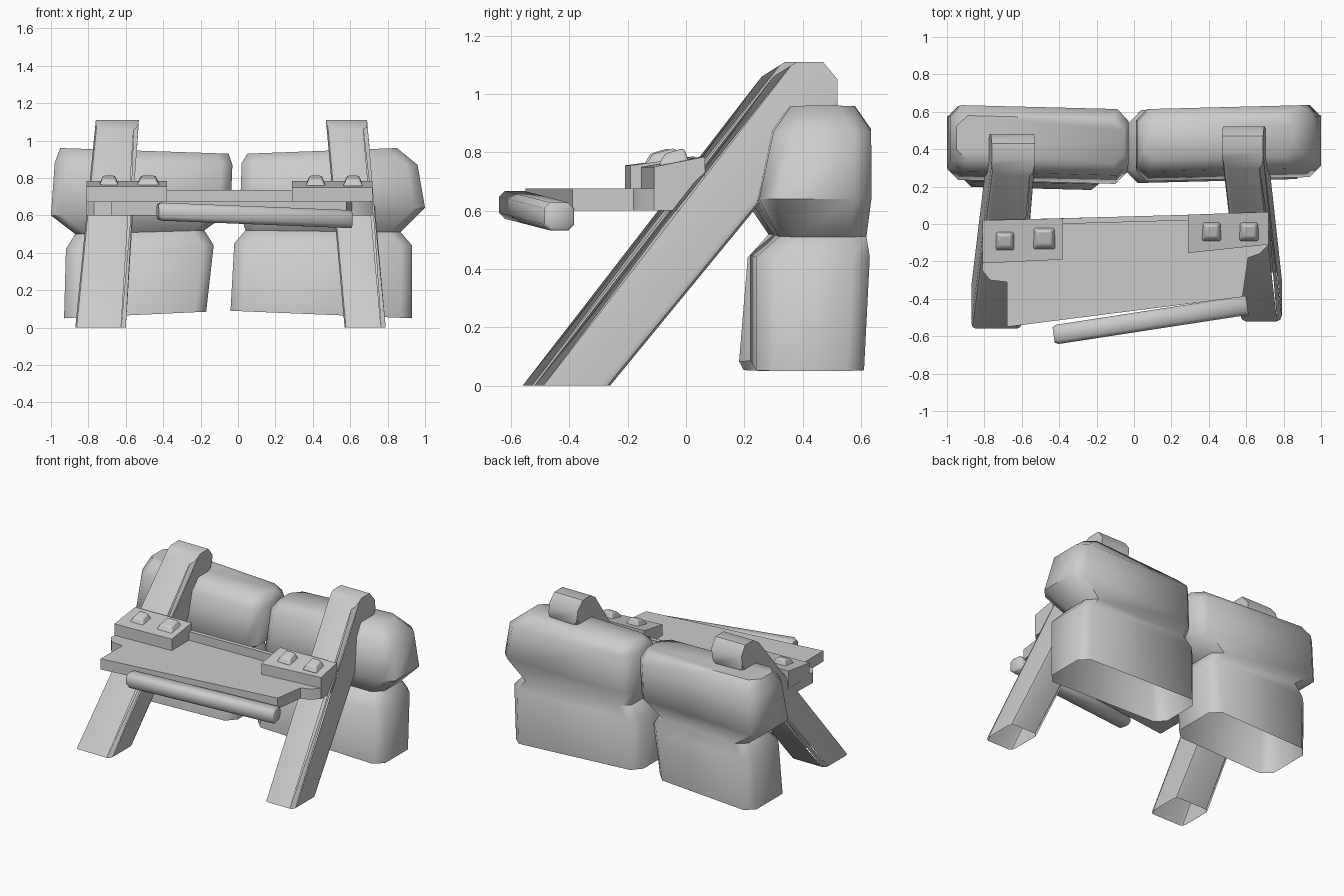
import bpy, bmesh, math
from mathutils import Vector, Matrix

if "Cube" in bpy.data.objects:
    bpy.data.objects.remove(bpy.data.objects["Cube"], do_unlink=True)

stone = bpy.data.materials.new("plain grey")
stone.use_nodes = True
GREY = (0.6, 0.6, 0.6, 1)
stone.diffuse_color = GREY
stone.node_tree.nodes["Principled BSDF"].inputs["Base Color"].default_value = GREY


def finish(name, bm, angle=50):
    bmesh.ops.recalc_face_normals(bm, faces=bm.faces[:])
    mesh = bpy.data.meshes.new(name)
    bm.to_mesh(mesh)
    bm.free()
    mesh.materials.append(stone)
    ob = bpy.data.objects.new(name, mesh)
    bpy.context.collection.objects.link(ob)
    bpy.ops.object.select_all(action='DESELECT')
    ob.select_set(True)
    bpy.context.view_layer.objects.active = ob
    bpy.ops.object.shade_smooth_by_angle(angle=math.radians(angle))
    return ob


def loft(name, rings, cap_start, cap_end, angle=50):
    bm = bmesh.new()
    loops = [[bm.verts.new(p) for p in ring] for ring in rings]
    n = len(loops[0])
    for a, b in zip(loops, loops[1:]):
        for i in range(n):
            j = (i + 1) % n
            bm.faces.new((a[i], a[j], b[j], b[i]))
    if cap_start:
        bm.faces.new(loops[0][::-1])
    if cap_end:
        bm.faces.new(loops[-1])
    return finish(name, bm, angle)


def block_ring(x0, x1, y0, y1, z0, z1, skew, c=0.06):
    """Rectangle with cut corners, sloping in z from x0 to x1."""
    pts = [(x0 + c, y0), (x1 - c, y0), (x1, y0 + c), (x1, y1 - c),
           (x1 - c, y1), (x0 + c, y1), (x0, y1 - c), (x0, y0 + c)]
    mid = (x0 + x1) / 2
    return [(x, y + skew * (x - mid), z0 + (z1 - z0) * (x - x0) / (x1 - x0))
            for x, y in pts]


# Two pinched back blocks, open underneath
right_rings = [
    (-0.93, -0.17, 0.19, 0.60, 0.05, 0.085),
    (-0.92, -0.13, 0.22, 0.615, 0.42, 0.44),
    (-0.87, -0.18, 0.29, 0.605, 0.50, 0.52),
    (-1.0, -0.04, 0.225, 0.62, 0.60, 0.62),
    (-0.98, -0.03, 0.27, 0.625, 0.88, 0.87),
    (-0.95, -0.05, 0.33, 0.57, 0.96, 0.93)]
left_rings = [
    (-0.04, 0.93, 0.23, 0.60, 0.09, 0.05),
    (-0.02, 0.93, 0.23, 0.62, 0.45, 0.44),
    (0.04, 0.87, 0.31, 0.61, 0.52, 0.51),
    (0.01, 1.0, 0.24, 0.625, 0.62, 0.64),
    (0.02, 0.96, 0.29, 0.625, 0.88, 0.87),
    (0.05, 0.85, 0.35, 0.57, 0.93, 0.96)]
loft("right_back_block", [block_ring(*r, -0.025) for r in right_rings], False, True)
loft("left_back_block", [block_ring(*r, 0.025) for r in left_rings], False, True)


# Slanted legs: side profile swept across the width, open at the foot
def leg(name, x0, x1, top0, top1, dy):
    profile = [(-0.54, 0), (-0.28, 0), (0.50, 0.95), (0.50, 1.05),
               (0.45, 1.11), (0.36, 1.11), (0.28, 1.06)]
    bm = bmesh.new()
    sides = []
    for low, high in ((x0, top0), (x1, top1)):
        sides.append([bm.verts.new((low + (high - low) * z / 1.11, y + dy, z))
                      for y, z in profile])
    a, b = sides
    bm.faces.new(a)
    bm.faces.new(b[::-1])
    n = len(profile)
    for i in range(1, n):
        j = (i + 1) % n
        bm.faces.new((a[i], a[j], b[j], b[i]))
    long_edges = [e for e in bm.edges if len(e.link_faces) == 2
                  and abs(e.verts[0].co.z - e.verts[1].co.z) > 0.5]
    bmesh.ops.bevel(bm, geom=long_edges, offset=0.025, segments=2,
                    profile=0.5, affect='EDGES')
    finish(name, bm, 40)


leg("right_leg", -0.87, -0.60, -0.76, -0.53, -0.02)
leg("left_leg", 0.57, 0.79, 0.47, 0.69, 0.02)


# Shelf plank with notched ends
outline = [(-0.80, 0.02), (0.72, 0.06), (0.72, -0.11), (0.67, -0.16), (0.61, -0.18),
           (0.58, -0.39), (-0.68, -0.55), (-0.68, -0.31), (-0.77, -0.30), (-0.81, -0.25)]
loft("shelf_plank", [[(x, y, z) for x, y in outline] for z in (0.60, 0.675)],
     True, True, 40)


def slab(name, corners, z_front, z_back, bottom, inset=0.0, bevel=0.0):
    """Four plan corners (front pair first) with a top sloping up to the back."""
    tops = (z_front, z_front, z_back, z_back)
    centre = sum((Vector(c) for c in corners), Vector((0, 0))) / 4
    top = []
    for c, z in zip(corners, tops):
        p = Vector(c).lerp(centre, inset)
        top.append((p.x, p.y, z))
    ob = loft(name, [[(x, y, bottom) for x, y in corners], top], True, True, 40)
    if bevel:
        mod = ob.modifiers.new("soft edges", 'BEVEL')
        mod.width = bevel
        mod.segments = 2
    return ob


# Raised lip along the back of the plank, between the brackets
slab("shelf_lip", [(-0.40, 0.0), (0.31, 0.02), (0.31, 0.05), (-0.40, 0.03)],
     0.735, 0.735, 0.66)

# Brackets holding the plank on the legs
slab("right_bracket", [(-0.81, -0.21), (-0.38, -0.19), (-0.38, 0.03), (-0.81, 0.02)],
     0.755, 0.785, 0.66)
slab("left_bracket", [(0.29, -0.155), (0.72, -0.11), (0.72, 0.065), (0.29, 0.05)],
     0.75, 0.785, 0.66)

# Rounded studs on the brackets
studs = [(-0.69, -0.09, 0.055), (-0.48, -0.075, 0.065),
         (0.415, -0.04, 0.055), (0.615, -0.04, 0.055)]
for i, (x, y, r) in enumerate(studs):
    plan = [(x - r, y - r), (x + r, y - r), (x + r, y + r), (x - r, y + r)]
    slab("stud_%d" % (i + 1), plan, 0.795, 0.815, 0.755, 0.4, 0.01)

# Loose bar along the front edge of the plank
start, end = Vector((-0.41, -0.59, 0.62)), Vector((0.60, -0.435, 0.58))
across = Vector((-0.15, 1, 0)).normalized()


def bar_ring(centre, scale):
    w, h, c = 0.052 * scale, 0.048 * scale, 0.02
    pts = [(-w + c, -h), (w - c, -h), (w, c - h), (w, h - c),
           (w - c, h), (c - w, h), (-w, h - c), (-w, c - h)]
    return [centre + across * u + Vector((0, 0, v)) for u, v in pts]


axis = (end - start).normalized() * 0.02
loft("front_bar", [bar_ring(start - axis, 0.8), bar_ring(start, 1),
                   bar_ring(end, 1), bar_ring(end + axis * 0.3, 0.9)], True, True, 50)
